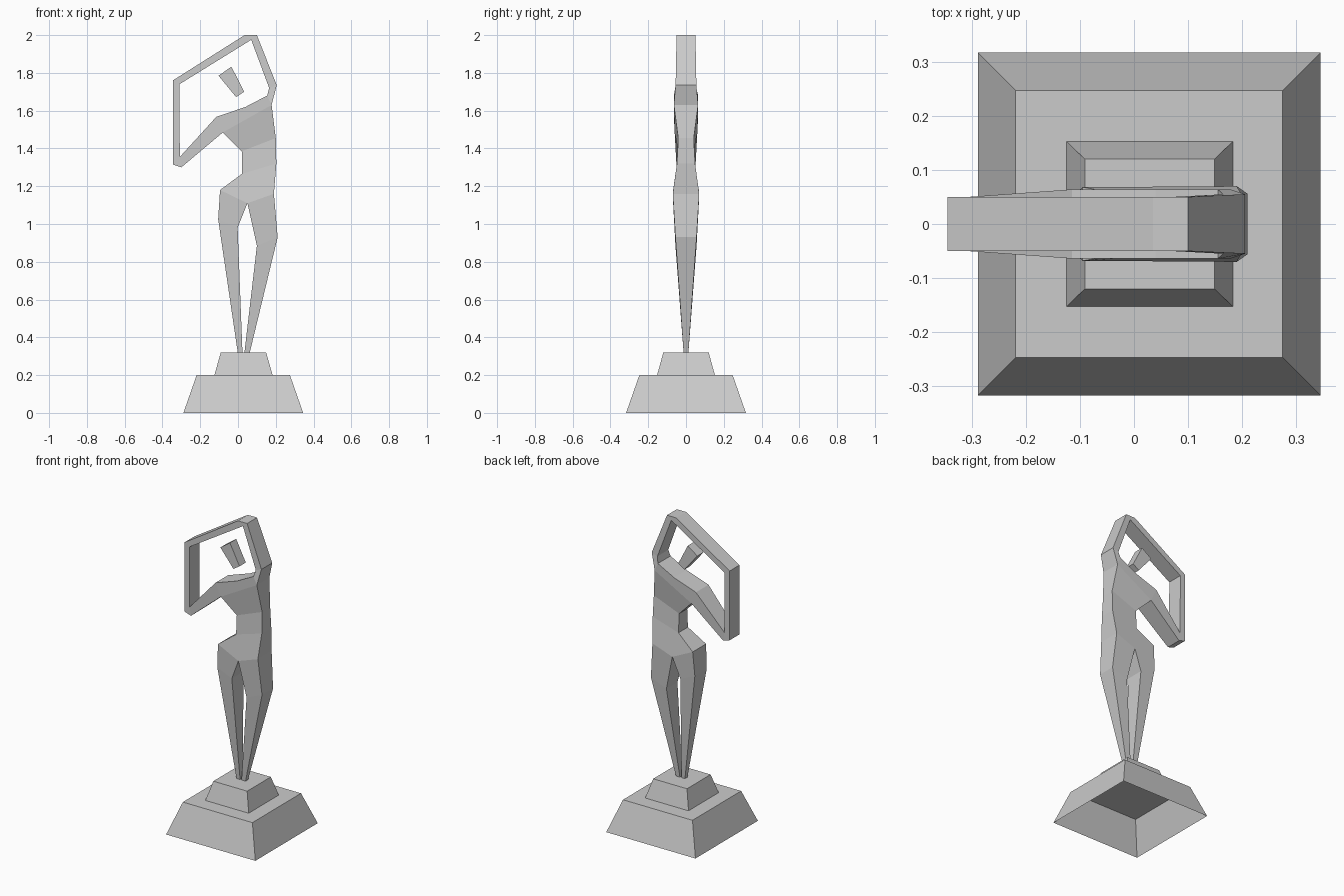
import bpy
import bmesh

cube = bpy.data.objects.get("Cube")
if cube:
    bpy.data.objects.remove(cube, do_unlink=True)

stone = bpy.data.materials.new("light_grey")
stone.use_nodes = True
GREY = (0.6, 0.6, 0.6, 1)
stone.diffuse_color = GREY
stone.node_tree.nodes["Principled BSDF"].inputs["Base Color"].default_value = GREY


def finish(bm, name):
    bmesh.ops.recalc_face_normals(bm, faces=bm.faces)
    mesh = bpy.data.meshes.new(name)
    bm.to_mesh(mesh)
    bm.free()
    mesh.materials.append(stone)
    bpy.context.collection.objects.link(bpy.data.objects.new(name, mesh))


def slab(name, points, panels):
    """Mirror flat panels front to back, then wall up their open edges."""
    bm = bmesh.new()
    front = {k: bm.verts.new((x, -d, z)) for k, (x, z, d) in points.items()}
    back = {k: bm.verts.new((x, d, z)) for k, (x, z, d) in points.items()}
    for panel in panels:
        keys = panel.split()
        bm.faces.new([front[k] for k in keys])
        bm.faces.new([back[k] for k in reversed(keys)])
    twin = {front[k]: back[k] for k in points}
    rim = [e for e in bm.edges if e.is_boundary and e.verts[0] in twin]
    for a, b in [tuple(e.verts) for e in rim]:
        bm.faces.new((a, b, twin[b], twin[a]))
    finish(bm, name)


def plinth(name, x, z0, z1, low, high):
    """Tapered block, open underneath."""
    bm = bmesh.new()
    rings = [[bm.verts.new((x + sx * w, sy * d, z))
              for sx, sy in ((-1, -1), (1, -1), (1, 1), (-1, 1))]
             for z, (w, d) in ((z0, low), (z1, high))]
    for i in range(4):
        j = (i + 1) % 4
        bm.faces.new((rings[0][i], rings[0][j], rings[1][j], rings[1][i]))
    bm.faces.new(rings[1])
    finish(bm, name)


# Stepped base
plinth("lower_plinth", 0.028, 0, 0.2, (0.317, 0.317), (0.247, 0.247))
plinth("upper_plinth", 0.029, 0.2, 0.32, (0.154, 0.153), (0.12, 0.12))

# Body landmarks: x, height, half thickness
body = {
    "elbow": (-0.345, 1.76, 0.05), "elbow_in": (-0.31, 1.74, 0.05),
    "peak_l": (0.035, 2.0, 0.05), "peak_r": (0.10, 2.0, 0.05),
    "peak_in": (0.07, 1.975, 0.05),
    "shoulder": (0.205, 1.735, 0.055), "shoulder_in": (0.165, 1.72, 0.055),
    "armpit": (0.178, 1.63, 0.064), "neck_r": (0.155, 1.68, 0.064),
    "neck_l": (0.04, 1.62, 0.064), "arm_top": (-0.115, 1.567, 0.064),
    "arm_under": (-0.08, 1.485, 0.06),
    "wrist_in": (-0.308, 1.355, 0.05), "wrist": (-0.30, 1.30, 0.05),
    "hand": (-0.345, 1.315, 0.05),
    "rib": (0.20, 1.455, 0.041), "waist_top": (0.02, 1.385, 0.041),
    "flank": (0.203, 1.32, 0.048), "waist_low": (0.02, 1.265, 0.048),
    "hip_r": (0.19, 1.16, 0.07), "hip_l": (-0.095, 1.18, 0.068),
    "crotch": (0.05, 1.11, 0.068),
    "thigh_r": (0.21, 0.93, 0.056), "knee_r": (0.10, 0.885, 0.056),
    "thigh_l": (-0.105, 1.025, 0.06), "knee_l": (-0.002, 0.98, 0.06),
    "foot_r": (0.06, 0.31, 0.012), "foot_r_in": (0.033, 0.31, 0.012),
    "foot_l": (0.0, 0.31, 0.012), "foot_l_in": (0.024, 0.31, 0.012),
}
slab("dancer_body", body, [
    # raised arms
    "elbow elbow_in peak_in peak_l",
    "peak_l peak_in shoulder_in shoulder peak_r",
    "shoulder shoulder_in neck_r armpit",
    "arm_top arm_under armpit neck_r neck_l",
    "arm_under arm_top wrist_in wrist",
    "wrist wrist_in hand",
    "hand wrist_in elbow_in elbow",
    # torso
    "arm_under waist_top rib armpit",
    "waist_top waist_low flank rib",
    "waist_low hip_l crotch hip_r flank",
    # legs
    "hip_l thigh_l knee_l crotch",
    "thigh_l foot_l foot_l_in knee_l",
    "crotch knee_r thigh_r hip_r",
    "knee_r foot_r_in foot_r thigh_r",
])

# Floating head
slab("head", {
    "brow": (-0.103, 1.785, 0.032), "crown": (-0.035, 1.833, 0.032),
    "nape": (0.033, 1.70, 0.032), "chin": (-0.01, 1.672, 0.032),
}, ["brow chin nape crown"])
